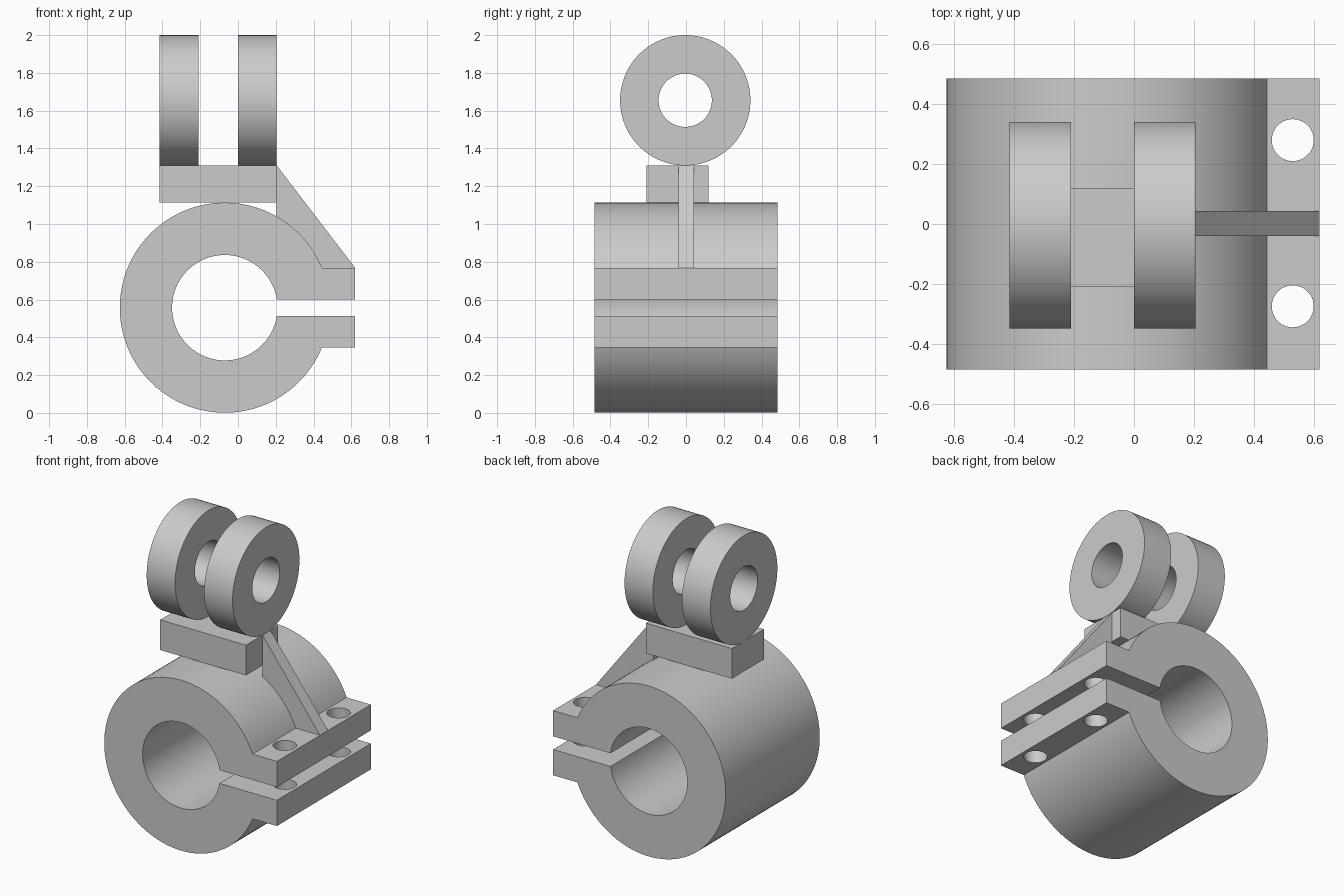
import bpy, bmesh, math
from mathutils import Vector

if "Cube" in bpy.data.objects:
    bpy.data.objects.remove(bpy.data.objects["Cube"], do_unlink=True)

grey = bpy.data.materials.new("plain_grey")
grey.use_nodes = True
grey.diffuse_color = (0.6, 0.6, 0.6, 1)
grey.node_tree.nodes["Principled BSDF"].inputs["Base Color"].default_value = (0.6, 0.6, 0.6, 1)


def finish(name, bm):
    bmesh.ops.recalc_face_normals(bm, faces=bm.faces)
    mesh = bpy.data.meshes.new(name)
    bm.to_mesh(mesh)
    bm.free()
    mesh.materials.append(grey)
    obj = bpy.data.objects.new(name, mesh)
    bpy.context.collection.objects.link(obj)
    return obj


def select(obj):
    bpy.ops.object.select_all(action='DESELECT')
    obj.select_set(True)
    bpy.context.view_layer.objects.active = obj


def smooth(obj):
    select(obj)
    bpy.ops.object.shade_smooth_by_angle(angle=math.radians(30))


def extrude_xz(name, points, y0, y1):
    """Extrude an x-z outline from y0 to y1."""
    bm = bmesh.new()
    face = bm.faces.new([bm.verts.new((x, y0, z)) for x, z in points])
    moved = bmesh.ops.extrude_face_region(bm, geom=[face], use_keep_orig=True)
    verts = [v for v in moved["geom"] if isinstance(v, bmesh.types.BMVert)]
    bmesh.ops.translate(bm, verts=verts, vec=(0, y1 - y0, 0))
    return finish(name, bm)


def ring(name, x0, x1, cy, cz, outer, inner):
    """Spin a rectangular section around the x axis."""
    bm = bmesh.new()
    loop = [bm.verts.new((x, cy, cz + r)) for x, r in
            ((x0, inner), (x1, inner), (x1, outer), (x0, outer))]
    edges = [bm.edges.new((loop[i], loop[(i + 1) % 4])) for i in range(4)]
    bmesh.ops.spin(bm, geom=loop + edges, cent=(0, cy, cz), axis=(1, 0, 0),
                   angle=math.tau, steps=96)
    bmesh.ops.remove_doubles(bm, verts=bm.verts, dist=0.0001)
    return finish(name, bm)


# Split clamp outline: outer arc, lower ear, bore arc, upper ear
CX, CZ, R, BORE = -0.07, 0.557, 0.556, 0.279
EAR_X, HALF_SLOT, HALF_EAR = 0.62, 0.043, 0.211
HALF_LEN = 0.485


def arc(radius, half_height, steps):
    a = math.asin(half_height / radius)
    return [(CX + radius * math.cos(t), CZ + radius * math.sin(t))
            for t in (a + (math.tau - 2 * a) * i / steps for i in range(steps + 1))]


outline = arc(R, HALF_EAR, 96)
outline += [(EAR_X, CZ - HALF_EAR), (EAR_X, CZ - HALF_SLOT)]
outline += arc(BORE, HALF_SLOT, 80)[::-1]
outline += [(EAR_X, CZ + HALF_SLOT), (EAR_X, CZ + HALF_EAR)]
clamp = extrude_xz("split_clamp", outline, -HALF_LEN, HALF_LEN)

# Bolt holes through both ears
for y in (-0.275, 0.28):
    bm = bmesh.new()
    bmesh.ops.create_cone(bm, cap_ends=True, segments=48, radius1=0.07, radius2=0.07, depth=0.8)
    bmesh.ops.translate(bm, verts=bm.verts, vec=Vector((0.53, y, CZ)))
    cutter = finish("bolt_hole_cutter", bm)
    cutter.hide_render = True
    mod = clamp.modifiers.new("bolt_hole", 'BOOLEAN')
    mod.operation, mod.solver, mod.object = 'DIFFERENCE', 'EXACT', cutter
    select(clamp)
    bpy.ops.object.modifier_apply(modifier=mod.name)
    bpy.data.objects.remove(cutter, do_unlink=True)
smooth(clamp)

# Mounting block on top of the clamp
LEFT, RIGHT, BASE, TOP = -0.415, 0.205, 1.113, 1.31
extrude_xz("mounting_block", [(LEFT, BASE), (RIGHT, BASE), (RIGHT, TOP), (LEFT, TOP)], -0.21, 0.12)

# Sloping rib from the block down to the upper ear
extrude_xz("support_rib", [(RIGHT, TOP), (EAR_X, CZ + HALF_EAR), (0.43, CZ + HALF_EAR), (RIGHT, 0.95)],
           -0.04, 0.043)

# Pair of hinge rings
for name, x0, x1 in (("right_hinge_ring", LEFT, -0.21), ("left_hinge_ring", 0.0, RIGHT)):
    smooth(ring(name, x0, x1, -0.004, 1.655, 0.345, 0.141))
